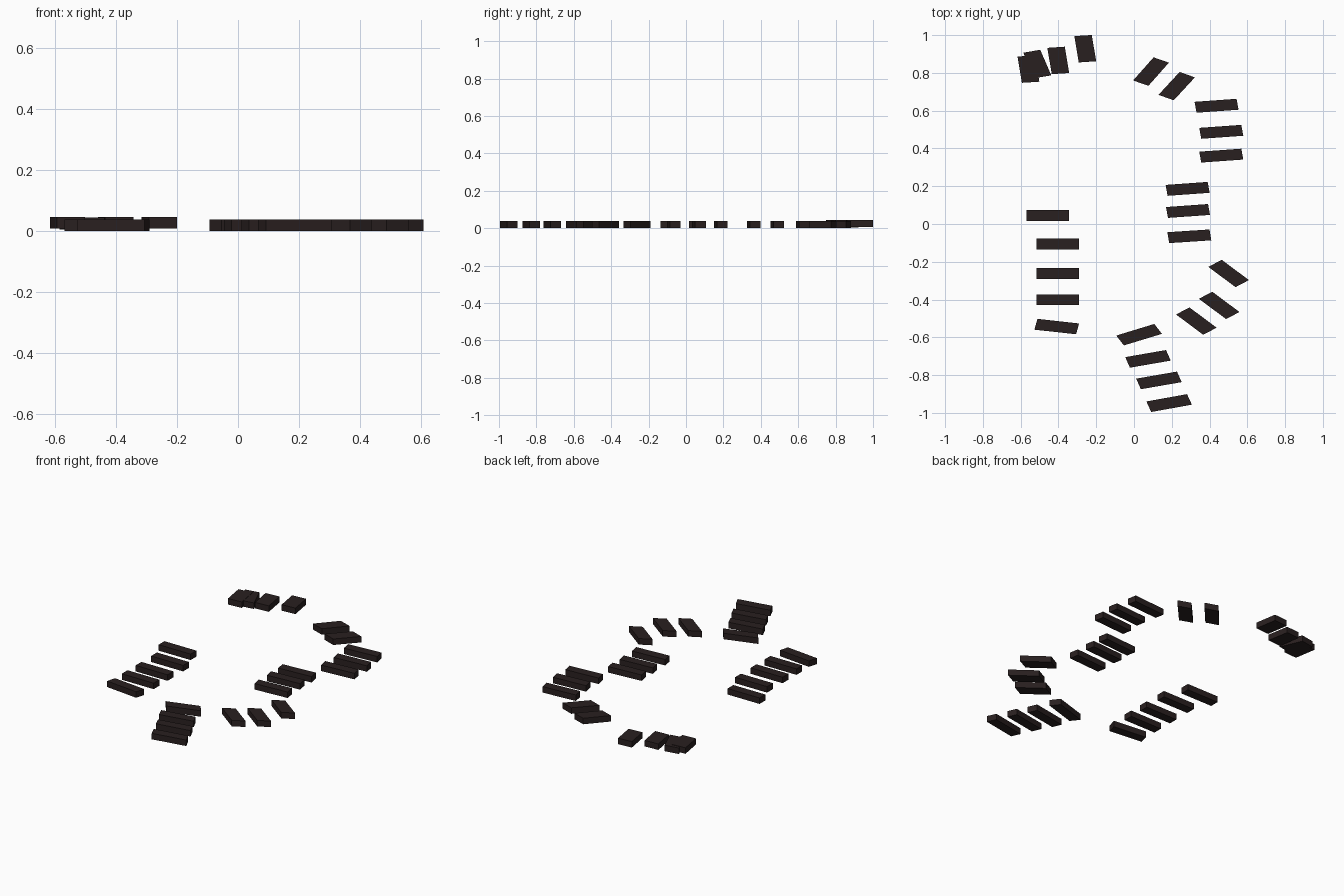
import bpy, bmesh, math
from mathutils import Matrix

if "Cube" in bpy.data.objects:
    bpy.data.objects.remove(bpy.data.objects["Cube"])

wood = bpy.data.materials.new("dark brown wood")
wood.diffuse_color = (0.022, 0.014, 0.014, 1)
wood.use_nodes = True
wood.node_tree.nodes["Principled BSDF"].inputs["Base Color"].default_value = wood.diffuse_color

# plank size before the whole layout is stretched along x
LENGTH, WIDTH, THICK, STRETCH = 0.14, 0.058, 0.038, 1.6


def plank(name, x, y, angle, z0=0.0):
    """One flat plank, turned and then stretched along x (gives the skewed corners)."""
    bm = bmesh.new()
    bmesh.ops.create_cube(bm, size=1)
    m = (Matrix.Translation((x, y, z0 + THICK / 2))
         @ Matrix.Diagonal((STRETCH, 1, 1, 1))
         @ Matrix.Rotation(math.radians(angle), 4, 'Z')
         @ Matrix.Diagonal((LENGTH, WIDTH, THICK, 1)))
    bmesh.ops.transform(bm, matrix=m, verts=bm.verts)
    me = bpy.data.meshes.new(name)
    bm.to_mesh(me)
    bm.free()
    me.materials.append(wood)
    bpy.context.collection.objects.link(bpy.data.objects.new(name, me))


# each run of planks: name, base height, (x, y, angle) per plank
runs = [
    ("left_plank", 0.0, [(-.456, .045, 0), (-.403, -.106, 0), (-.403, -.262, 0),
                         (-.403, -.401, 0), (-.409, -.543, -10)]),
    ("back_left_plank", 0.007, [(-.559, .82, 96), (-.512, .847, 105),
                                (-.401, .866, 96), (-.258, .928, 96)]),
    ("back_bend_plank", 0.0, [(.09, .807, 61), (.226, .73, 60)]),
    ("right_plank", 0.0, [(.437, .626, 6.5), (.462, .488, 6.5), (.462, .362, 6.5)]),
    ("middle_plank", 0.0, [(.284, .186, 6.5), (.286, .069, 6.5), (.293, -.065, 6)]),
    ("front_bend_plank", 0.0, [(.501, -.262, -50), (.451, -.431, -50), (.33, -.514, -50)]),
    ("front_plank", 0.0, [(.027, -.586, 26), (.074, -.714, 15.5),
                          (.132, -.828, 15.5), (.186, -.948, 16)]),
]
for name, z0, places in runs:
    for i, (x, y, a) in enumerate(places, 1):
        # overlapping plank sits a hair lower so the tops do not clash
        dz = -0.002 if (name == "back_left_plank" and i == 2) else 0
        plank(f"{name}_{i}", x, y, a, z0 + dz)
